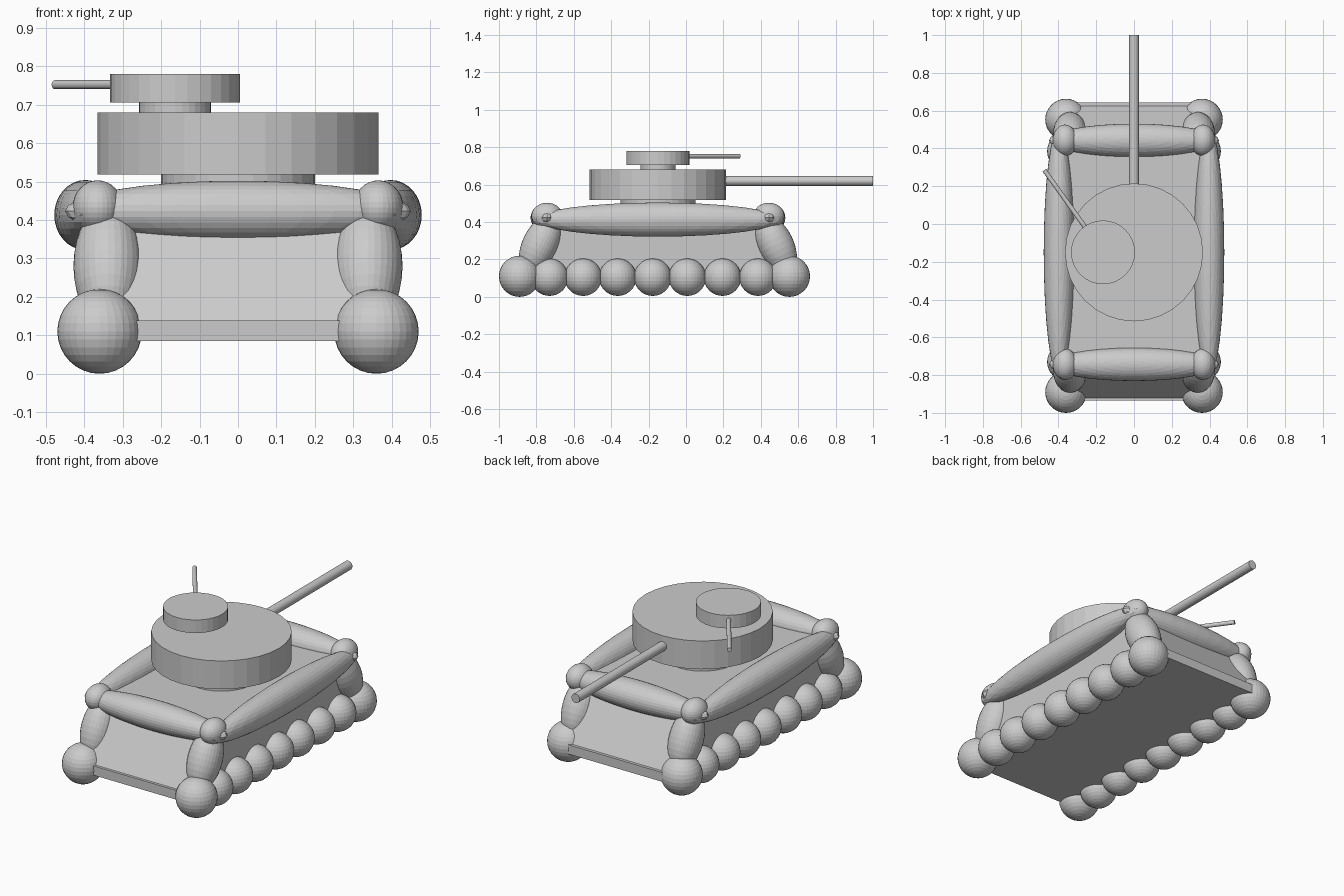
import bpy, math
from mathutils import Vector

if "Cube" in bpy.data.objects:
    bpy.data.objects.remove(bpy.data.objects["Cube"])

grey = bpy.data.materials.new("plain grey")
grey.diffuse_color = (0.6, 0.6, 0.6, 1)
grey.use_nodes = True
grey.node_tree.nodes["Principled BSDF"].inputs["Base Color"].default_value = grey.diffuse_color
CY = -0.15  # hull middle in y


def finish(name):
    ob = bpy.context.object
    ob.name = name
    ob.data.materials.append(grey)
    return ob


def blob(name, loc, radii, rot=(0, 0, 0)):
    bpy.ops.mesh.primitive_uv_sphere_add(segments=32, ring_count=16, location=loc, rotation=rot)
    bpy.context.object.scale = radii
    return finish(name)


def drum(name, x, y, r, z0, z1):
    bpy.ops.mesh.primitive_cylinder_add(vertices=32, radius=r, depth=z1 - z0,
                                        location=(x, y, (z0 + z1) / 2))
    return finish(name)


def rod(name, a, b, r):
    a, b = Vector(a), Vector(b)
    d = b - a
    bpy.ops.mesh.primitive_cylinder_add(vertices=32, radius=r, depth=d.length, location=(a + b) / 2)
    bpy.context.object.rotation_euler = d.to_track_quat('Z', 'Y').to_euler()
    return finish(name)


def frustum(name, low, high):
    # each level: half width, front y, back y, z
    verts = []
    for w, y0, y1, z in (low, high):
        verts += [(-w, y0, z), (w, y0, z), (w, y1, z), (-w, y1, z)]
    faces = [(3, 2, 1, 0), (4, 5, 6, 7)]
    faces += [(i, (i + 1) % 4, (i + 1) % 4 + 4, i + 4) for i in range(4)]
    me = bpy.data.meshes.new(name)
    me.from_pydata(verts, [], faces)
    ob = bpy.data.objects.new(name, me)
    bpy.context.collection.objects.link(ob)
    me.materials.append(grey)


# hull: floor slab and sloped upper body
frustum("floor_slab", (0.36, -0.935, 0.642, 0.085), (0.36, -0.935, 0.642, 0.138))
frustum("upper_hull", (0.36, -0.92, 0.625, 0.138), (0.36, -0.74, 0.445, 0.43))

wheel_ys = [-0.73, -0.55, -0.365, -0.178, 0.007, 0.195, 0.385]
for s, side in ((-1, "left"), (1, "right")):
    # wheels, larger at both ends
    for i, y in enumerate(wheel_ys):
        blob(f"{side}_wheel_{i}", (s * 0.36, y, 0.105), (0.1,) * 3)
    for y, end in ((-0.89, "front"), (0.553, "back")):
        blob(f"{side}_{end}_wheel", (s * 0.36, y, 0.11), (0.11,) * 3)
    # long padded rail along the deck
    blob(f"{side}_rail", (s * 0.397, CY, 0.413), (0.081, 0.66, 0.091))
    # leaning corner posts and knobs
    for t, end in ((-1, "front"), (1, "back")):
        blob(f"{side}_{end}_post", (s * 0.338, CY + t * 0.63, 0.28), (0.09, 0.095, 0.17),
             (t * 0.45, 0, 0))
        blob(f"{side}_{end}_knob", (s * 0.365, CY + t * 0.593, 0.433), (0.065, 0.083, 0.07))

# cross rails
for t, end in ((-1, "front"), (1, "back")):
    blob(f"{end}_rail", (0, CY + t * 0.593, 0.423), (0.45, 0.088, 0.079))

# turret, cupola and guns
drum("turret_neck", 0, CY, 0.2, 0.4, 0.52)
drum("turret", 0, CY, 0.365, 0.518, 0.68)
drum("cupola_neck", -0.164, CY, 0.094, 0.67, 0.71)
drum("cupola", -0.164, CY, 0.169, 0.705, 0.78)
rod("main_gun", (0, 0.1, 0.62), (0, 1.0, 0.62), 0.026)
rod("small_gun", (-0.23, -0.057, 0.752), (-0.475, 0.285, 0.752), 0.012)
